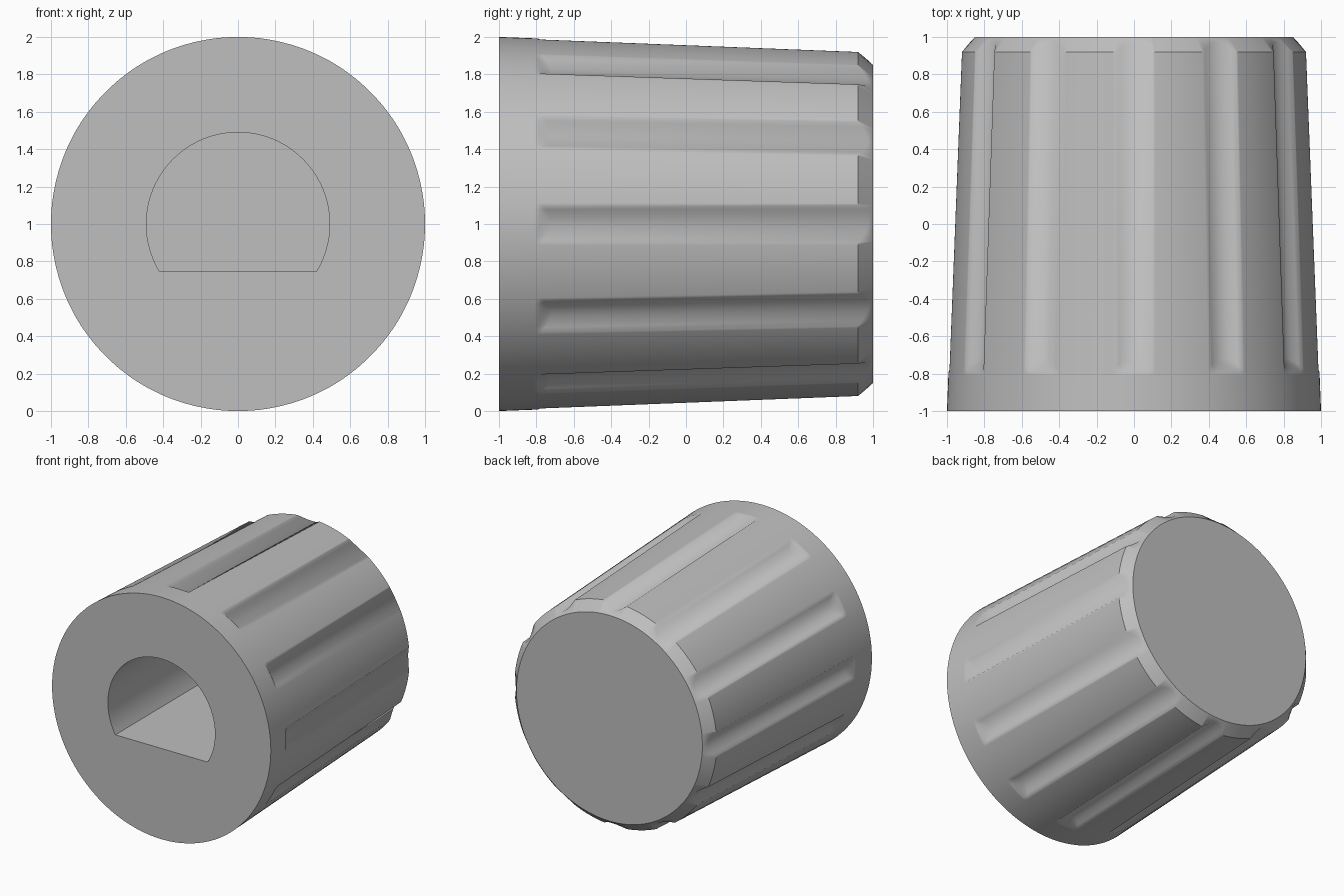
import bpy, bmesh
from math import pi, sin, cos, asin

cube = bpy.data.objects.get("Cube")
if cube:
    bpy.data.objects.remove(cube, do_unlink=True)

GROOVES = 12
HALF_W, DEPTH = 0.1, 0.05          # groove half width and depth
RIM_Y, RIM_R, END_R = 0.92, 0.925, 0.85
START_Y = -0.79                    # where the grooves begin
BORE_R, BORE_FLAT, BORE_DEPTH = 0.49, -0.25, 1.5

grey = bpy.data.materials.new("Plain grey")
grey.use_nodes = True
colour = (0.52, 0.52, 0.52, 1)
grey.diffuse_color = colour
grey.node_tree.nodes["Principled BSDF"].inputs["Base Color"].default_value = colour


def cone_radius(y):
    return 1 + (RIM_R - 1) * (y + 1) / (RIM_Y + 1)


# Columns around the knob: groove samples, then samples across the land
columns = [("groove", -1 + i / 5) for i in range(11)]
columns += [("land", f) for f in (0.04, 0.2, 0.4, 0.6, 0.8, 0.96)]
slope = (RIM_R - END_R) / (1 - RIM_Y)


def station(row, depth):
    """Position along the axis and radius for one row of the skin."""
    if row < 3:
        y = (-1, START_Y - 0.02, START_Y)[row]
        return y, cone_radius(y)
    if row == 3:                   # sloped end of the groove
        y = START_Y + 0.02 + depth
        return y, cone_radius(y) - depth
    if row == 4:                   # groove floor runs out through the chamfer
        y = RIM_Y + depth / slope
        return y, RIM_R - depth
    return 1, END_R


def point(row, k, kind, value):
    depth = DEPTH * (1 - value ** 2) if kind == "groove" else 0
    y, r = station(row, depth)
    edge = HALF_W / cone_radius(min(y, RIM_Y))
    step = 2 * pi / GROOVES
    a = edge * value if kind == "groove" else edge + value * (step - 2 * edge)
    a += k * step
    return r * cos(a), y, 1 + r * sin(a)


bm = bmesh.new()
rings = [[bm.verts.new(point(row, k, *c)) for k in range(GROOVES) for c in columns]
         for row in range(6)]
n = len(rings[0])
skin = []
for low, high in zip(rings, rings[1:]):
    for i in range(n):
        j = (i + 1) % n
        skin.append(bm.faces.new((low[i], low[j], high[j], high[i])))
bm.faces.new(rings[-1])

# D-shaped blind bore
corner = asin(BORE_FLAT / BORE_R)
arc = [corner + (pi - 2 * corner) * i / 64 for i in range(65)]
mouth, floor = [[bm.verts.new((BORE_R * cos(a), y, 1 + BORE_R * sin(a))) for a in arc]
                for y in (-1, -1 + BORE_DEPTH)]
m = len(arc)
for i in range(m):
    j = (i + 1) % m
    wall = bm.faces.new((mouth[i], mouth[j], floor[j], floor[i]))
    wall.smooth = i < m - 1
bm.faces.new(floor)

# Front ring face around the bore
borders = [bm.edges.get((ring[i], ring[(i + 1) % len(ring)]))
           for ring in (rings[0], mouth) for i in range(len(ring))]
bmesh.ops.triangle_fill(bm, edges=borders, use_beauty=True, normal=(0, -1, 0))

# Smooth skin, with crisp borders on the caps, chamfer and bore
for f in skin:
    f.smooth = True
for e in bm.edges:
    flat_side = any(not f.smooth for f in e.link_faces)
    on_rim = all(abs(v.co.y - RIM_Y) < 1e-4 for v in e.verts)
    if flat_side or on_rim:
        e.smooth = False
bmesh.ops.recalc_face_normals(bm, faces=bm.faces)

mesh = bpy.data.meshes.new("knob_body")
bm.to_mesh(mesh)
bm.free()
mesh.materials.append(grey)
knob = bpy.data.objects.new("knob_body", mesh)
bpy.context.collection.objects.link(knob)
